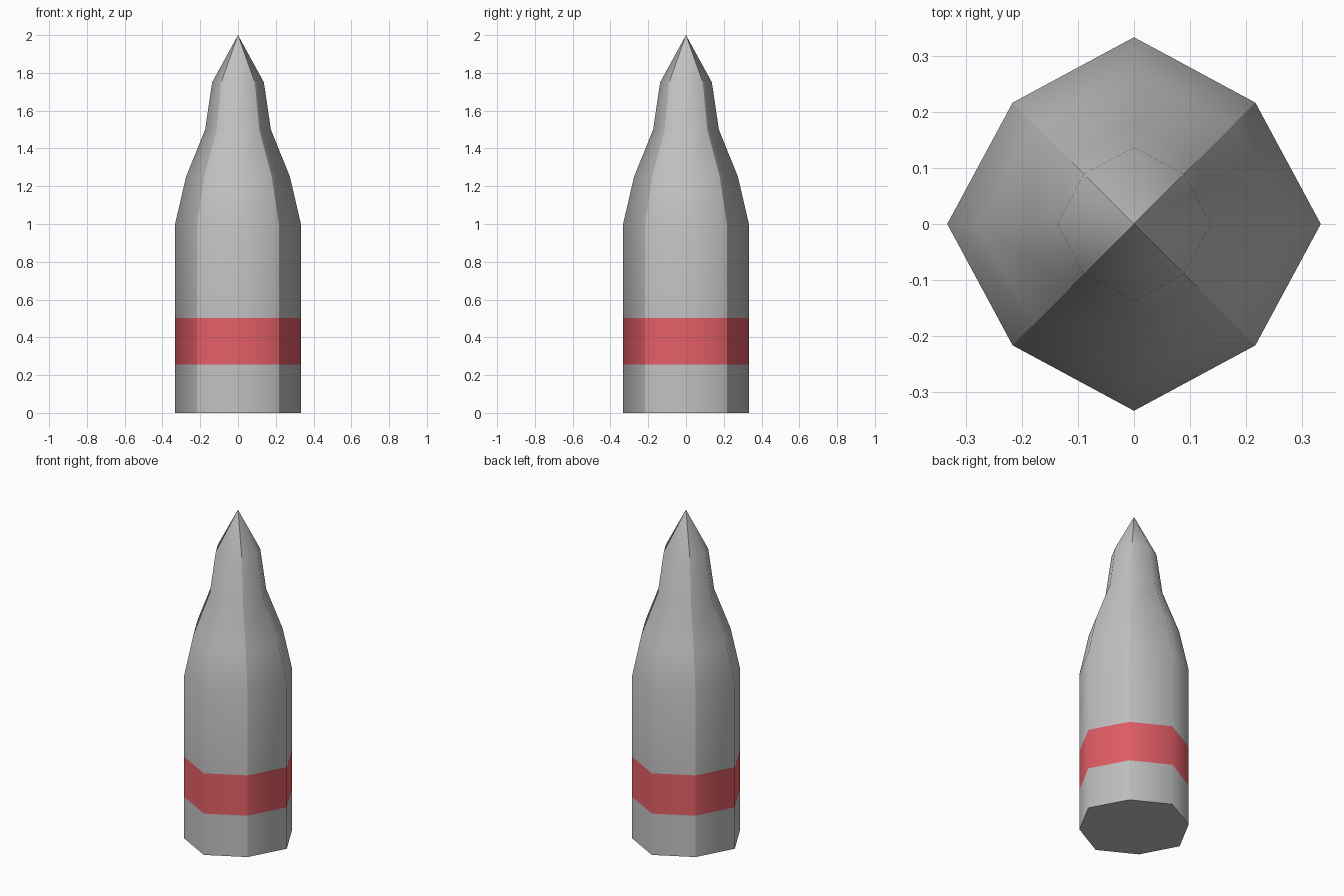
import bpy, bmesh, math

if "Cube" in bpy.data.objects:
    bpy.data.objects.remove(bpy.data.objects["Cube"])


def material(name, rgb):
    m = bpy.data.materials.new(name)
    m.diffuse_color = (*rgb, 1)
    m.use_nodes = True
    m.node_tree.nodes["Principled BSDF"].inputs["Base Color"].default_value = m.diffuse_color
    return m


# Profile: (height, radius on the axes); last point is the tip
PROFILE = [(0, 0.333), (0.255, 0.333), (0.503, 0.333), (1.0, 0.333),
           (1.25, 0.275), (1.5, 0.174), (1.75, 0.137)]
TIP = 2.0
DIAGONAL = 0.919  # diagonal corners sit slightly inside the axis corners

bm = bmesh.new()

# Eight-sided rings
rings = []
for z, r in PROFILE:
    ring = []
    for i in range(8):
        a = i * math.pi / 4
        k = r * (DIAGONAL if i % 2 else 1)
        ring.append(bm.verts.new((k * math.cos(a), k * math.sin(a), z)))
    rings.append(ring)
tip = bm.verts.new((0, 0, TIP))

# Walls, with the painted band as the second row
for row, (lo, hi) in enumerate(zip(rings, rings[1:])):
    for i in range(8):
        j = (i + 1) % 8
        f = bm.faces.new((lo[i], lo[j], hi[j], hi[i]))
        f.material_index = 1 if row == 1 else 0
        f.smooth = True

# Pointed nose and flat base
for i in range(8):
    bm.faces.new((rings[-1][i], rings[-1][(i + 1) % 8], tip)).smooth = True
bm.faces.new(rings[0][::-1])

# Creases along the diagonal corners and around the base
for ring_pair in zip(rings, rings[1:] + [[tip] * 8]):
    for i in range(1, 8, 2):
        bm.edges.get((ring_pair[0][i], ring_pair[1][i])).smooth = False
for i in range(8):
    bm.edges.get((rings[0][i], rings[0][(i + 1) % 8])).smooth = False

mesh = bpy.data.meshes.new("shell_body")
bm.to_mesh(mesh)
bm.free()
mesh.materials.append(material("grey metal", (0.54, 0.54, 0.54)))
mesh.materials.append(material("red band", (0.78, 0.115, 0.135)))
bpy.context.collection.objects.link(bpy.data.objects.new("shell_body", mesh))
